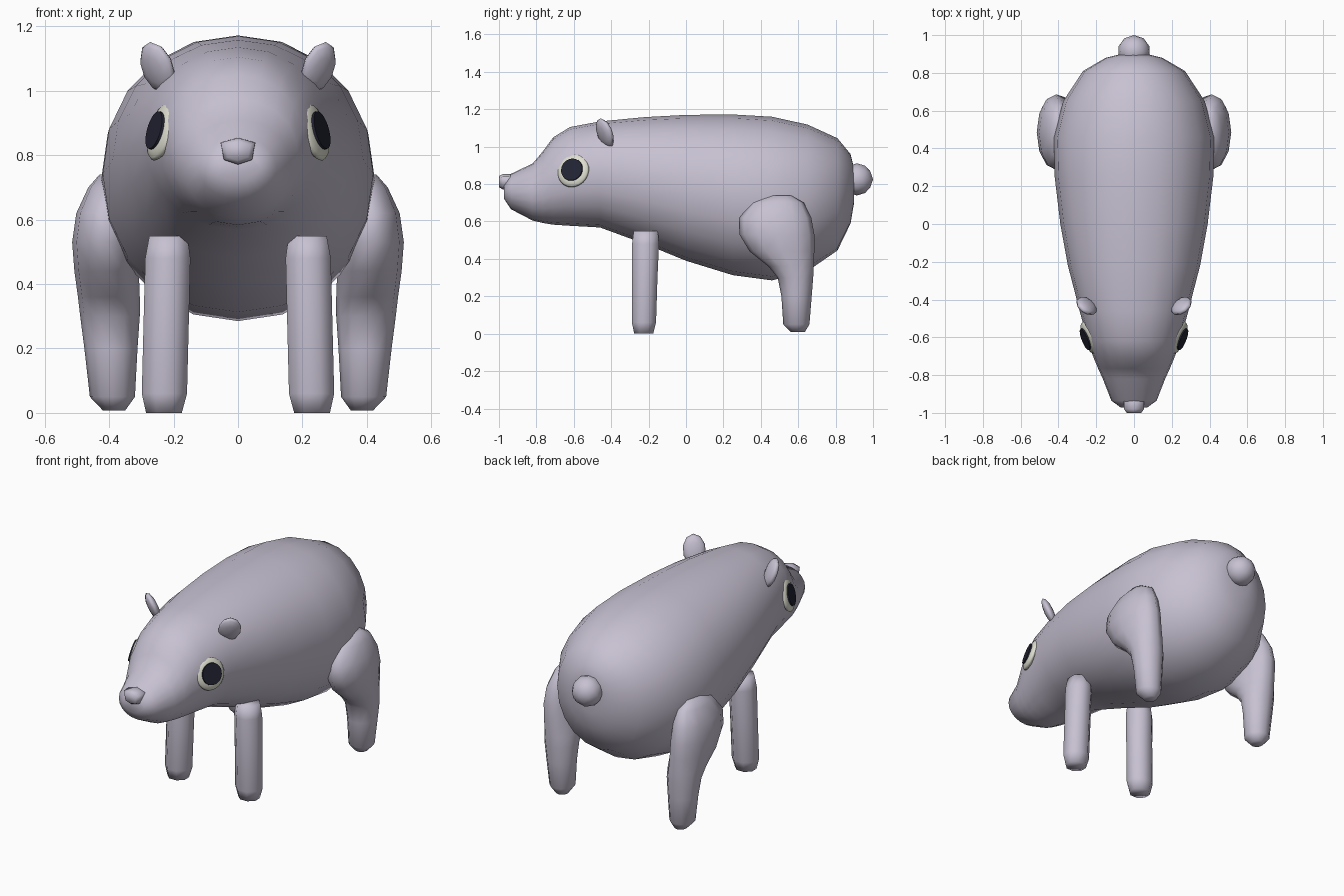
import bpy, bmesh, math
from mathutils import Vector, Matrix

if "Cube" in bpy.data.objects:
    bpy.data.objects.remove(bpy.data.objects["Cube"])


def material(name, rgb):
    m = bpy.data.materials.new(name)
    m.diffuse_color = (*rgb, 1)
    m.use_nodes = True
    m.node_tree.nodes["Principled BSDF"].inputs["Base Color"].default_value = m.diffuse_color
    return m


SKIN = material("lavender grey", (0.57, 0.53, 0.64))
WHITE = material("eye white", (0.74, 0.74, 0.64))
DARK = material("pupil dark", (0.016, 0.017, 0.032))


def finish(name, bm, mat, smooth=True):
    bmesh.ops.recalc_face_normals(bm, faces=bm.faces)
    me = bpy.data.meshes.new(name)
    bm.to_mesh(me)
    bm.free()
    me.materials.append(mat)
    for p in me.polygons:
        p.use_smooth = smooth
    ob = bpy.data.objects.new(name, me)
    bpy.context.collection.objects.link(ob)
    return ob


def loft(name, rings, mat):
    """Skin a list of equal-length point rings and cap both ends."""
    bm = bmesh.new()
    vs = [[bm.verts.new(p) for p in r] for r in rings]
    n = len(vs[0])
    for a, b in zip(vs, vs[1:]):
        for i in range(n):
            j = (i + 1) % n
            bm.faces.new((a[i], a[j], b[j], b[i]))
    bm.faces.new(vs[0])
    bm.faces.new(vs[-1])
    return finish(name, bm, mat)


def oval(n, e=1.0, turn=0.0):
    """Unit ring; e below 1 makes it a little squarer."""
    pts = []
    for i in range(n):
        t = 2 * math.pi * i / n + turn
        c, s = math.cos(t), math.sin(t)
        pts.append((math.copysign(abs(c) ** e, c), math.copysign(abs(s) ** e, s)))
    return pts


def frame(centre, normal, up):
    """Matrix whose z axis is the normal and y axis leans along up."""
    z = Vector(normal).normalized()
    x = Vector(up).cross(z).normalized()
    y = z.cross(x)
    return Matrix.Translation(centre) @ Matrix((x, y, z)).transposed().to_4x4()


def ball(name, mat, matrix, radii, seg=16, ring=8):
    bm = bmesh.new()
    bmesh.ops.create_uvsphere(bm, u_segments=seg, v_segments=ring, radius=1)
    bmesh.ops.transform(bm, matrix=matrix @ Matrix.Diagonal((*radii, 1)), verts=bm.verts)
    return finish(name, bm, mat)


# Body and head: y, bottom, top, half width
BODY = [
    (-0.972, 0.72, 0.80, 0.07), (-0.935, 0.665, 0.855, 0.12),
    (-0.82, 0.605, 0.91, 0.165), (-0.765, 0.592, 0.975, 0.19),
    (-0.71, 0.583, 1.05, 0.213), (-0.62, 0.577, 1.105, 0.245),
    (-0.46, 0.568, 1.135, 0.288), (-0.22, 0.48, 1.158, 0.35),
    (0.0, 0.39, 1.17, 0.39), (0.25, 0.313, 1.172, 0.42),
    (0.46, 0.285, 1.16, 0.425), (0.65, 0.335, 1.118, 0.375),
    (0.81, 0.445, 1.045, 0.27), (0.88, 0.59, 0.96, 0.15),
    (0.897, 0.69, 0.89, 0.08)]
ring = oval(20, 0.96, math.pi / 2)
loft("body", [[(w * c, y, (lo + hi) / 2 + (hi - lo) / 2 * s) for c, s in ring]
              for y, lo, hi, w in BODY], SKIN)

# Nose
NOSE = [(-0.055, 0.84), (0, 0.855), (0.055, 0.84), (0.045, 0.785), (0, 0.77), (-0.045, 0.785)]
loft("nose", [[(x * k, y, 0.815 + (z - 0.815) * k) for x, z in NOSE]
              for y, k in ((-1.0, 0.7), (-0.98, 0.97), (-0.90, 1.0))], SKIN)

# Tail
bm = bmesh.new()
bmesh.ops.create_icosphere(bm, subdivisions=2, radius=0.086)
bmesh.ops.translate(bm, vec=(0, 0.914, 0.825), verts=bm.verts)
finish("tail", bm, SKIN)

# Front leg: z, radius x, radius y
FRONT = [(0.0, 0.06, 0.055), (0.06, 0.076, 0.07), (0.3, 0.076, 0.073),
         (0.48, 0.076, 0.078), (0.55, 0.064, 0.07)]
# Hind leg: z, x range, y range
HIND = [(0.008, 0.35, 0.42, 0.56, 0.635), (0.05, 0.32, 0.46, 0.52, 0.66),
        (0.2, 0.312, 0.477, 0.51, 0.672), (0.3, 0.305, 0.49, 0.49, 0.68),
        (0.36, 0.305, 0.497, 0.44, 0.683), (0.44, 0.308, 0.508, 0.34, 0.686),
        (0.53, 0.31, 0.515, 0.286, 0.686), (0.62, 0.32, 0.502, 0.286, 0.67),
        (0.70, 0.335, 0.465, 0.35, 0.63), (0.74, 0.37, 0.43, 0.45, 0.56)]
leg_ring = oval(8, 1.0, math.pi / 8)
hip_ring = oval(12)

for side, s in (("right", 1), ("left", -1)):
    loft(side + "_front_leg", [[(s * (0.23 - 0.025 * z + rx * c), -0.226 + 0.02 * z + ry * t,
                                 z) for c, t in leg_ring] for z, rx, ry in FRONT], SKIN)
    loft(side + "_hind_leg", [[(s * ((a + b) / 2 + (b - a) / 2 * c), (d + e) / 2 + (e - d) / 2 * t, z)
                               for c, t in hip_ring] for z, a, b, d, e in HIND], SKIN)

    # Ear: flattened, leaning outward
    ball(side + "_ear", SKIN, frame((s * 0.25, -0.434, 1.072), (s * 0.6, -0.79, -0.4),
                                    (s * 0.25, -0.25, 0.9)), (0.062, 0.086, 0.026), 10, 6)

    # Eye: domed white with a thin pupil plate
    normal = Vector((s * 0.88, -0.34, 0.25)).normalized()
    centre = Vector((s * 0.239, -0.603, 0.872))
    ball(side + "_eye", WHITE, frame(centre, normal, (0, 0, 1)), (0.09, 0.092, 0.024), 24, 8)
    bm = bmesh.new()
    bmesh.ops.create_cone(bm, cap_ends=True, segments=24, radius1=0.061, radius2=0.06, depth=0.008)
    bmesh.ops.transform(bm, matrix=frame(centre + normal * 0.021, normal, (0, 0, 1)), verts=bm.verts)
    finish(side + "_pupil", bm, DARK, False)
